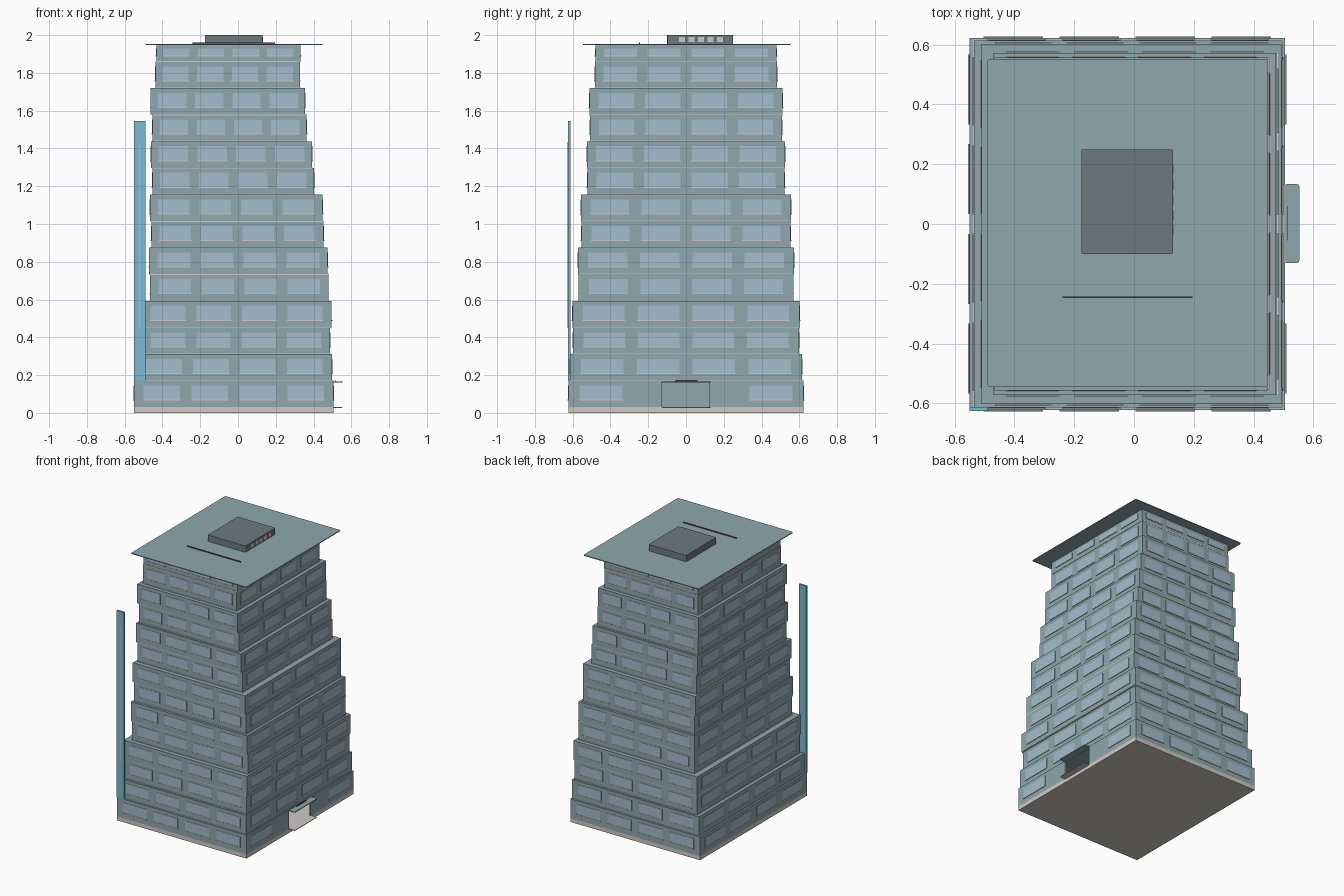
import bpy
import bmesh
from mathutils import Matrix, Vector

cube = bpy.data.objects.get("Cube")
if cube:
    bpy.data.objects.remove(cube, do_unlink=True)


def lin(c):
    c /= 255
    return c / 12.92 if c <= 0.04045 else ((c + 0.055) / 1.055) ** 2.4


def material(name, r, g, b):
    m = bpy.data.materials.new(name)
    m.use_nodes = True
    col = (lin(r), lin(g), lin(b), 1)
    m.diffuse_color = col
    m.node_tree.nodes["Principled BSDF"].inputs["Base Color"].default_value = col
    return m


WALL = material("blue grey wall", 142, 167, 174)
GLASS = material("pale window", 165, 188, 206)
STONE = material("light stone", 208, 202, 195)
BLUE = material("bright blue panel", 124, 184, 210)
DARK = material("dark grey", 108, 122, 128)
METAL = material("brown metal", 96, 84, 80)


def add_box(bm, x0, x1, y0, y1, z0, z1):
    size = Matrix.Diagonal((x1 - x0, y1 - y0, z1 - z0, 1))
    centre = Vector((x0 + x1, y0 + y1, z0 + z1)) / 2
    bmesh.ops.create_cube(bm, size=1, matrix=Matrix.Translation(centre) @ size)


def boxes(name, mat, *items):
    bm = bmesh.new()
    for item in items:
        add_box(bm, *item)
    mesh = bpy.data.meshes.new(name)
    bm.to_mesh(mesh)
    bm.free()
    mesh.materials.append(mat)
    obj = bpy.data.objects.new(name, mesh)
    bpy.context.scene.collection.objects.link(obj)
    return obj


def round_corners(obj, width):
    # round only the upright edges
    bm = bmesh.new()
    bm.from_mesh(obj.data)
    edges = [e for e in bm.edges if abs(e.verts[0].co.z - e.verts[1].co.z) > 0.001]
    bmesh.ops.bevel(bm, geom=edges, offset=width, segments=3, affect='EDGES', profile=0.5)
    bm.to_mesh(obj.data)
    bm.free()


# Storey footprints: left, right, half depth
storeys = [
    (-.55, .505, .623), (-.535, .497, .614), (-.507, .487, .598), (-.51, .494, .602),
    (-.465, .478, .568), (-.47, .475, .572), (-.458, .453, .553), (-.467, .447, .557),
    (-.452, .402, .522), (-.461, .392, .525), (-.452, .363, .508), (-.462, .356, .512),
    (-.437, .327, .482), (-.432, .33, .48)]
BASE, RISE, ROOF = 0.03, 0.1408, 1.95
PITCH, WIDE = 0.241, 0.183


def side_plates(footprint, z0, z1, width_add, out, skip_door):
    """Four plates on each of the four walls."""
    x0, x1, d = footprint
    w, cx = x1 - x0, (x0 + x1) / 2
    result = []
    for k in range(4):
        c = cx + (k - 1.5) * PITCH * w
        h = WIDE * w / 2 + width_add
        result.append((c - h, c + h, -d - out, -d + .001, z0, z1))
        result.append((c - h, c + h, d - .001, d + out, z0, z1))
        c = (k - 1.5) * PITCH * 2 * d
        h = WIDE * d + width_add
        result.append((x0 - out, x0 + .001, c - h, c + h, z0, z1))
        if not (skip_door and k in (1, 2)):
            result.append((x1 - .001, x1 + out, c - h, c + h, z0, z1))
    return result


walls, slabs, windows, sills = [], [], [], []
for i, (x0, x1, d) in enumerate(storeys):
    z0 = BASE + i * RISE
    z1 = min(z0 + RISE, ROOF)
    walls.append((x0, x1, -d, d, z0, z1))
    if i:
        px0, px1, pd = storeys[i - 1]
        a, b, c = max(x0, px0), min(x1, px1), min(d, pd)
        slabs.append((a - .003, b + .003, -c - .003, c + .003, z0 - .004, z0 + .003))
    low, high = (.04, .115) if z1 < ROOF else (.032, .07)
    windows += side_plates((x0, x1, d), z0 + low, z0 + high, 0, .002, i == 0)
    sills += side_plates((x0, x1, d), z0 + low - .005, z0 + low, .003, .005, i == 0)

# Ground storey is a hollow room with an open doorway on the left side
x0, x1, d = storeys[0]
top = BASE + RISE
t = .01
boxes("ground_walls", WALL,
      (x0, x0 + t, -d, d, BASE, top), (x0 + t, x1 - t, -d, -d + t, BASE, top),
      (x0 + t, x1 - t, d - t, d, BASE, top), (x0 + t, x1 - t, -d + t, d - t, top - t, top),
      (x1 - t, x1, -d, -.127, BASE, top), (x1 - t, x1, .123, d, BASE, top),
      (x1 - t, x1, -.127, .123, .16, top))
boxes("upper_storeys", WALL, *walls[1:])
boxes("storey_slabs", STONE, *slabs)
boxes("windows", GLASS, *windows)
boxes("window_sills", STONE, *sills)
boxes("plinth", STONE, (x0, x1, -d, d, 0, BASE))

# Entrance canopy and step
canopy = boxes("entrance_canopy", WALL, (x1 - .002, .553, -.13, .133, .161, .167))
round_corners(canopy, .008)
step = boxes("entrance_step", STONE, (x1 - .002, .551, -.127, .13, .026, .0302))
round_corners(step, .008)
boxes("canopy_bar", METAL, (.513, .516, -.055, .06, .166, .175))

# Tall blue panel at the front corner with a slim strip
boxes("corner_panel", BLUE, (-.55, -.49, -.625, -.612, top, 1.545))
boxes("panel_strip", STONE, (-.522, -.518, -.628, -.624, .45, 1.435))

# Overhanging roof, rooftop bar and plant room with vents
round_corners(boxes("roof_plate", WALL, (-.49, .448, -.545, .552, ROOF - .003, ROOF + .003)), .008)
boxes("roof_bar", METAL, (-.24, .196, -.248, -.243, ROOF, ROOF + .01))
round_corners(boxes("plant_room", DARK, (-.176, .13, -.1, .25, ROOF, 2)), .006)
boxes("plant_room_vents", STONE,
      *[(.129, .132, y - .016, y + .016, 1.963, 1.99)
        for y in [-.02 + .05 * k for k in range(5)]])
